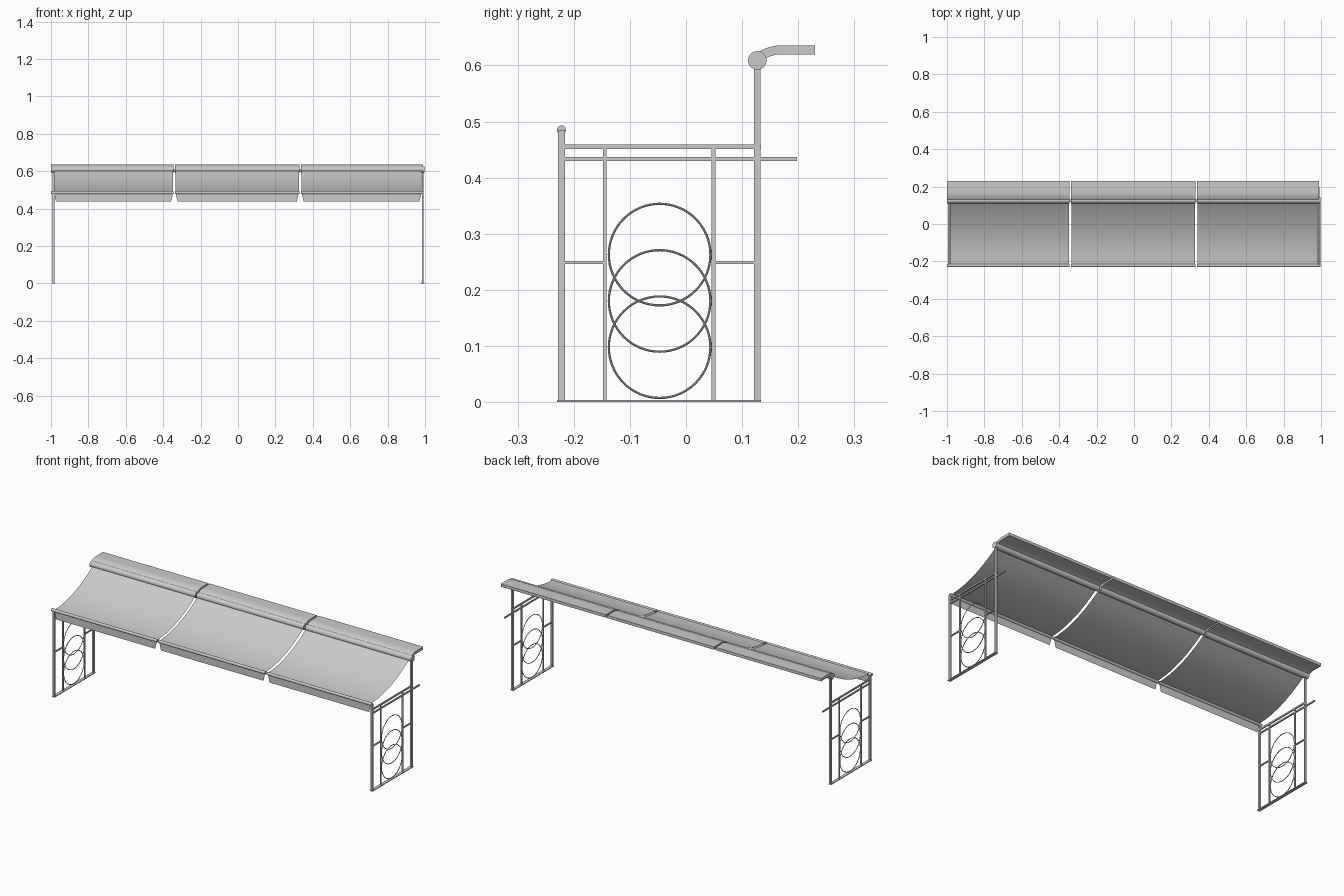
import bpy, bmesh, math
from mathutils import Matrix, Vector

cube = bpy.data.objects.get("Cube")
if cube:
    bpy.data.objects.remove(cube, do_unlink=True)

grey = bpy.data.materials.new("light grey")
grey.use_nodes = True
grey.diffuse_color = (0.6, 0.6, 0.6, 1)
grey.node_tree.nodes["Principled BSDF"].inputs["Base Color"].default_value = (0.6, 0.6, 0.6, 1)


def finish(name, bm, smooth=False):
    bmesh.ops.recalc_face_normals(bm, faces=bm.faces)
    mesh = bpy.data.meshes.new(name)
    bm.to_mesh(mesh)
    bm.free()
    mesh.materials.append(grey)
    obj = bpy.data.objects.new(name, mesh)
    bpy.context.collection.objects.link(obj)
    if smooth:
        bpy.ops.object.select_all(action='DESELECT')
        obj.select_set(True)
        bpy.context.view_layer.objects.active = obj
        bpy.ops.object.shade_smooth_by_angle(angle=math.radians(40))
    return obj


def box(name, x, y0, y1, z0, z1, width):
    bm = bmesh.new()
    bmesh.ops.create_cube(bm, size=1)
    bmesh.ops.scale(bm, vec=(width, y1 - y0, z1 - z0), verts=bm.verts)
    bmesh.ops.translate(bm, vec=(x, (y0 + y1) / 2, (z0 + z1) / 2), verts=bm.verts)
    return finish(name, bm)


def rod(name, x0, x1, y, z, radius):
    bm = bmesh.new()
    bmesh.ops.create_cone(bm, cap_ends=True, segments=24, radius1=radius,
                          radius2=radius, depth=x1 - x0)
    turn = Matrix.Rotation(math.pi / 2, 4, 'Y')
    bmesh.ops.transform(bm, matrix=Matrix.Translation(((x0 + x1) / 2, y, z)) @ turn, verts=bm.verts)
    return finish(name, bm, True)


def extrude_profile(name, points, x0, x1, closed):
    # Sweeps a (y, z) profile along x
    bm = bmesh.new()
    verts = [bm.verts.new((x0, y, z)) for y, z in points]
    if closed:
        start = [bm.faces.new(verts)]
        geom = bmesh.ops.extrude_face_region(bm, geom=start, use_keep_orig=True)["geom"]
    else:
        edges = [bm.edges.new(pair) for pair in zip(verts, verts[1:])]
        geom = bmesh.ops.extrude_edge_only(bm, edges=edges)["geom"]
    moved = [g for g in geom if isinstance(g, bmesh.types.BMVert)]
    bmesh.ops.translate(bm, vec=(x1 - x0, 0, 0), verts=moved)
    return finish(name, bm, True)


def ring(name, x, y, z, radius, thickness):
    bm = bmesh.new()
    section = [bm.verts.new((x + thickness * math.cos(a), y, z + radius + thickness * math.sin(a)))
               for a in (i * math.tau / 8 for i in range(8))]
    loop = [bm.edges.new((section[i], section[(i + 1) % 8])) for i in range(8)]
    bmesh.ops.spin(bm, geom=section + loop, cent=(x, y, z), axis=(1, 0, 0),
                   angle=math.tau, steps=64)
    bmesh.ops.remove_doubles(bm, verts=bm.verts, dist=0.0001)
    return finish(name, bm, True)


FRONT, BACK = -0.222, 0.127
INNER = (-0.145, 0.049)

# End frames
for side, x in (("right", -0.986), ("left", 0.988)):
    box(f"{side}_base_plate", x, -0.23, 0.134, 0, 0.004, 0.017)
    box(f"{side}_front_post", x, FRONT - 0.0065, FRONT + 0.0065, 0, 0.485, 0.009)
    box(f"{side}_back_post", x, BACK - 0.0055, BACK + 0.0055, 0, 0.6, 0.009)
    for label, y in zip(("front", "back"), INNER):
        box(f"{side}_inner_{label}_post", x, y - 0.0033, y + 0.0033, 0, 0.455, 0.007)
    box(f"{side}_upper_rail", x, FRONT, 0.134, 0.451, 0.459, 0.007)
    box(f"{side}_lower_rail", x, FRONT, 0.198, 0.430, 0.437, 0.007)
    box(f"{side}_front_mid_rail", x, FRONT, INNER[0], 0.246, 0.252, 0.007)
    box(f"{side}_back_mid_rail", x, INNER[1], BACK, 0.246, 0.252, 0.007)
    for i in range(3):
        ring(f"{side}_ring_{i + 1}", x, -0.047, 0.098 + i * 0.0825, 0.0905, 0.002)

# Sagging sheet profile between the front bar and the roller
steps = 20
sheet = []
for i in range(steps + 1):
    t = i / steps
    sheet.append((FRONT + t * 0.335, 0.488 + t * 0.114 - 4 * 0.027 * t * (1 - t)))

# Back hood profile, curved out of the roller and then flat
top, under = [], []
for i in range(9):
    a = math.radians(30) * (1 - i / 8)
    direction = Vector((-math.sin(a), math.cos(a)))
    centre = Vector((0.172, 0.553))
    top.append(tuple(centre + direction * 0.083))
    under.append(tuple(centre + direction * 0.067))
hood = top + [(0.23, 0.636), (0.23, 0.62)] + under[::-1]

# Three awning sections
for i, (x0, x1) in enumerate(((-1, -0.344), (-0.336, 0.328), (0.338, 0.989)), 1):
    rod(f"roller_tube_{i}", x0, 0.997 if i == 3 else x1, BACK, 0.609, 0.0165)
    rod(f"front_bar_{i}", x0, x1, FRONT, 0.485, 0.008)
    extrude_profile(f"back_hood_{i}", hood, x0, x1, True)
    inset0 = 0.016 if i == 1 else 0.002
    inset1 = 0.008 if i == 3 else 0.003
    extrude_profile(f"awning_sheet_{i}", sheet, x0 + inset0, x1 - inset1, False)
    valance = extrude_profile(f"valance_{i}", [(FRONT, 0.485), (FRONT, 0.437)],
                              x0 + inset0, x1 - inset1, False)
    # Lower corners drawn in slightly
    middle = (x0 + x1) / 2
    for v in valance.data.vertices:
        if v.co.z < 0.46:
            v.co.x += 0.011 if v.co.x < middle else -0.011

# Thin axle joining the roller sections
rod("roller_axle", -0.99, 0.99, BACK, 0.605, 0.007)
